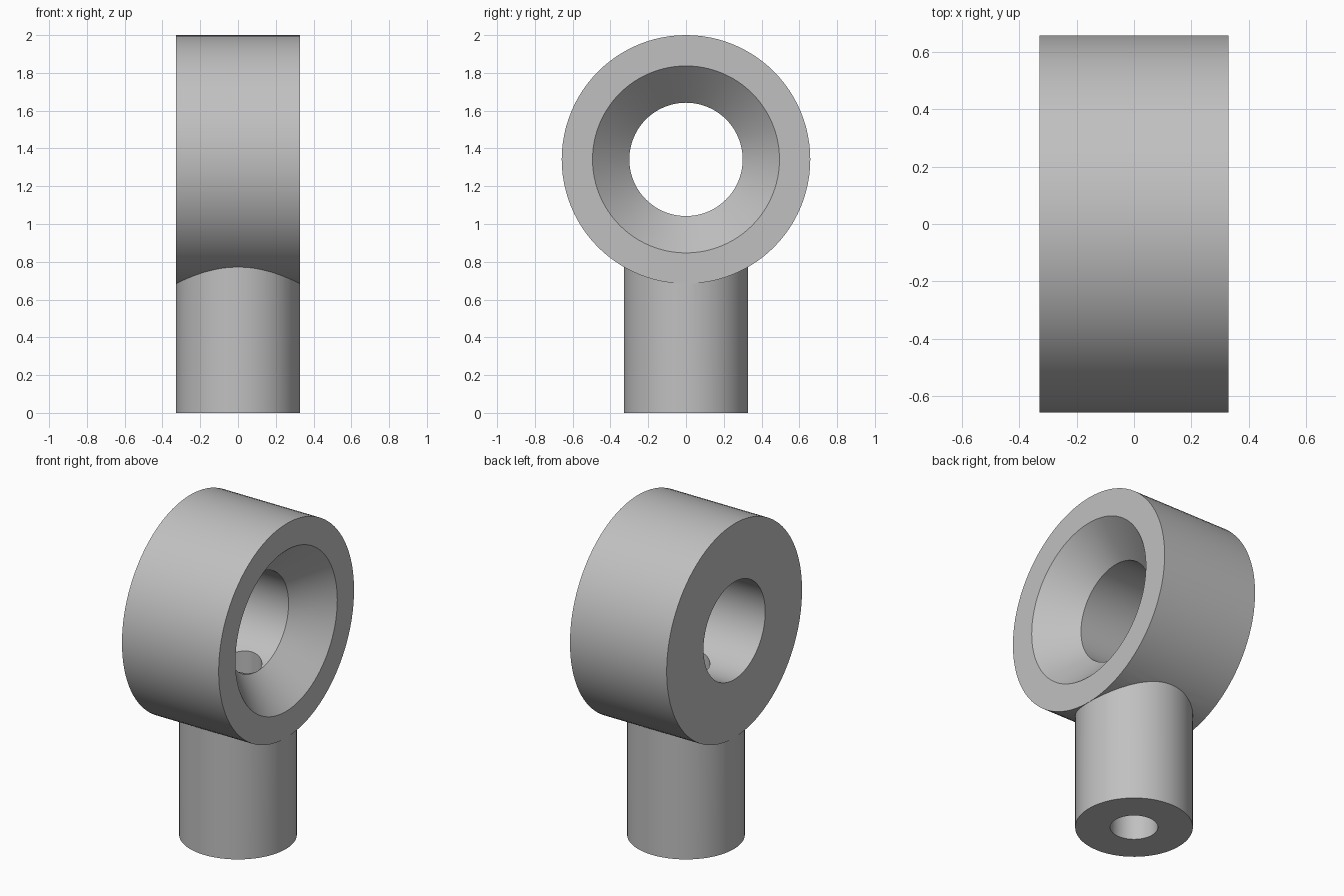
import bpy
import math
from mathutils import Matrix

cube = bpy.data.objects.get("Cube")
if cube:
    bpy.data.objects.remove(cube, do_unlink=True)

RING_Z, RING_R, HALF_W = 1.342, 0.658, 0.329
BORE_R, FLARE_R = 0.30, 0.495
STEM_R, STEM_HOLE_R = 0.328, 0.133
SEGMENTS = 96

grey = bpy.data.materials.new("plain grey")
grey.use_nodes = True
colour = (0.53, 0.53, 0.53, 1)
grey.diffuse_color = colour
grey.node_tree.nodes["Principled BSDF"].inputs["Base Color"].default_value = colour


def lathe(name, profile):
    """Solid turned about z from (radius, height) points, closed by end caps."""
    verts, faces = [], []
    for r, h in profile:
        for i in range(SEGMENTS):
            a = math.tau * i / SEGMENTS
            verts.append((r * math.cos(a), r * math.sin(a), h))
    for k in range(len(profile) - 1):
        low, high = k * SEGMENTS, (k + 1) * SEGMENTS
        for i in range(SEGMENTS):
            j = (i + 1) % SEGMENTS
            faces.append((low + i, low + j, high + j, high + i))
    faces.append(tuple(reversed(range(SEGMENTS))))
    faces.append(tuple(range(len(verts) - SEGMENTS, len(verts))))
    mesh = bpy.data.meshes.new(name)
    mesh.from_pydata(verts, [], faces)
    mesh.materials.append(grey)
    obj = bpy.data.objects.new(name, mesh)
    bpy.context.collection.objects.link(obj)
    return obj


def combine(target, other, operation):
    """Apply a boolean and remove the used part."""
    mod = target.modifiers.new(operation, "BOOLEAN")
    mod.operation, mod.solver, mod.object = operation, "EXACT", other
    bpy.context.view_layer.objects.active = target
    bpy.ops.object.modifier_apply(modifier=mod.name)
    bpy.data.objects.remove(other, do_unlink=True)


# Turned parts along x at the height of the ring
along_x = Matrix.Translation((0, 0, RING_Z)) @ Matrix.Rotation(math.pi / 2, 4, "Y")

# Ring body and upright stem
body = lathe("ring_with_stem", [(RING_R, -HALF_W), (RING_R, HALF_W)])
body.data.transform(along_x)
stem = lathe("stem", [(STEM_R, 0), (STEM_R, 0.81)])
combine(body, stem, "UNION")

# Bore with a 45 degree flare opening on the left side
over = 0.05
bore = lathe("bore_cutter", [
    (BORE_R, -HALF_W - over),
    (BORE_R, HALF_W - (FLARE_R - BORE_R)),
    (FLARE_R + over, HALF_W + over)])
bore.data.transform(along_x)
combine(body, bore, "DIFFERENCE")

# Channel running up through the stem into the bore
channel = lathe("channel_cutter", [(STEM_HOLE_R, -over), (STEM_HOLE_R, RING_Z)])
combine(body, channel, "DIFFERENCE")

# Smooth curved walls, sharp rims
bpy.ops.object.select_all(action="DESELECT")
body.select_set(True)
bpy.context.view_layer.objects.active = body
bpy.ops.object.shade_smooth_by_angle(angle=math.radians(25))
